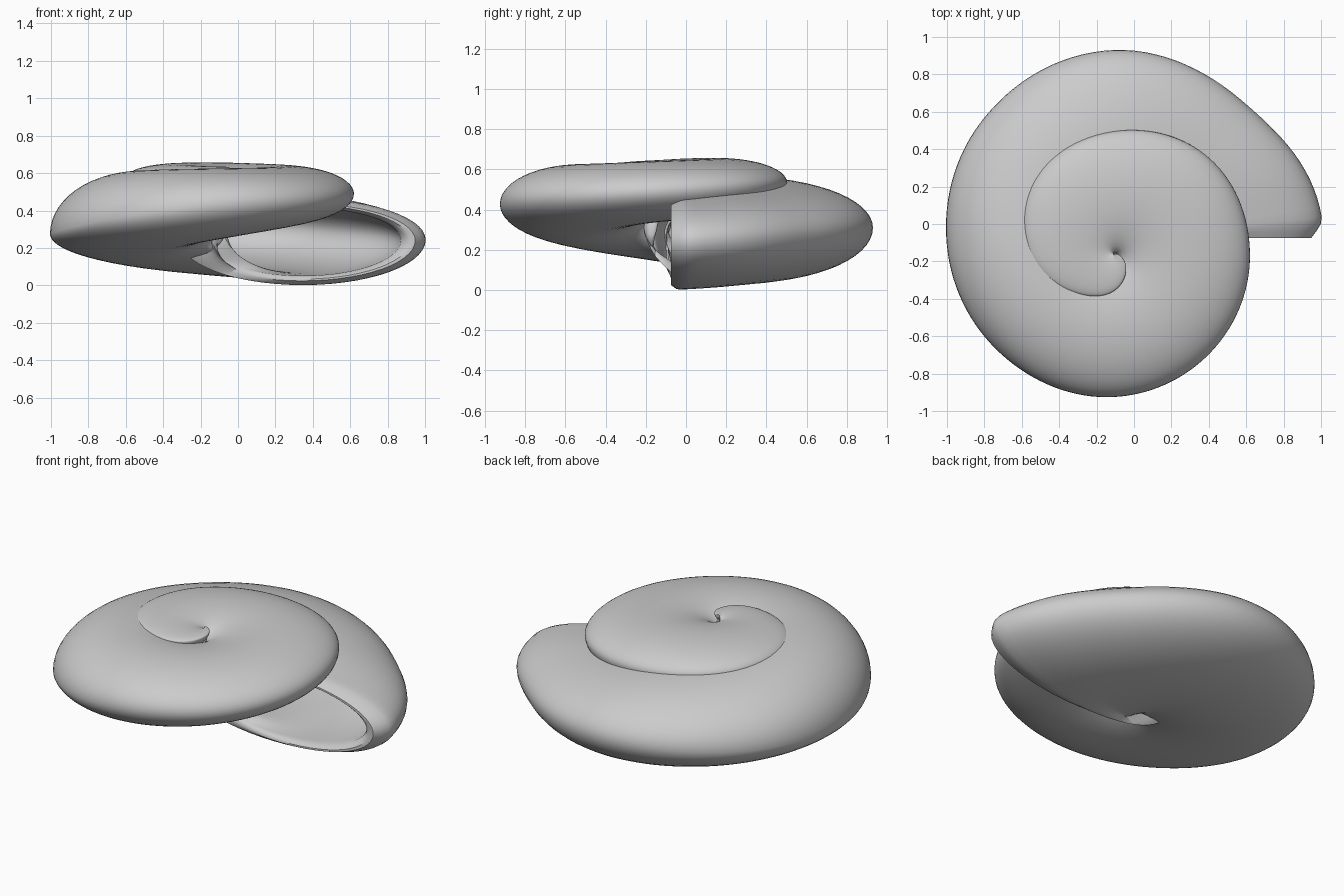
import bpy
import bmesh
import math
from mathutils import Vector

cube = bpy.data.objects.get("Cube")
if cube:
    bpy.data.objects.remove(cube)

AXIS = Vector((-0.11, -0.16, 0))
SIDES = 56

# Whorl profile at every 45 degrees, from the mouth back to the apex
REACH = [1.125, 1.07, 1.09, 1.0, 0.885, 0.8, 0.765, 0.74, 0.73,
         0.725, 0.655, 0.58, 0.45, 0.295, 0.2, 0.095, 0.02]
EDGE = [0.24, 0.28, 0.31, 0.285, 0.28, 0.355, 0.43, 0.46, 0.49,
        0.52, 0.54, 0.565, 0.59, 0.605, 0.615, 0.625, 0.63]
TOP = [0.46, 0.5, 0.55, 0.58, 0.61, 0.62, 0.625, 0.63, 0.64,
       0.65, 0.657, 0.655, 0.645, 0.638, 0.635, 0.635, 0.635]
BASE = [0, 0.02, 0.05, 0.09, 0.145, 0.195, 0.245, 0.295, 0.335,
        0.36, 0.39, 0.42, 0.46, 0.5, 0.55, 0.59, 0.62]


def sample(values, angle):
    """Smooth interpolation through the profile values."""
    t = angle / 45
    i = min(int(t), len(values) - 2)
    f = t - i
    a, b, c, d = (values[max(0, min(len(values) - 1, i + k))] for k in (-1, 0, 1, 2))
    return b + 0.5 * f * (c - a + f * (2 * a - 5 * b + 4 * c - d + f * (3 * (b - c) + d - a)))


def ring(bm, angle, scale=1.0):
    """One oval cross-section of the tube, standing on a radial plane."""
    near_mouth = max(0.0, 1 - angle / 50)
    flare = near_mouth ** 2 * (3 - 2 * near_mouth)
    reach, edge, top, base = (sample(v, angle) for v in (REACH, EDGE, TOP, BASE))
    inner = -0.045 * reach - 0.17 * flare ** 3
    middle, half = (reach + inner) / 2, (reach - inner) / 2
    a = math.radians(angle)
    out = Vector((math.cos(a), math.sin(a), 0))
    origin = AXIS + Vector((0, 0.085 * flare, 0))
    verts = []
    for k in range(SIDES):
        p = math.tau * k / SIDES
        rise = (top - edge) if math.sin(p) > 0 else (edge - base)
        z = edge + scale * rise * math.sin(p)
        point = origin + out * (middle + scale * half * math.cos(p))
        verts.append(bm.verts.new((point.x, point.y, z)))
    return verts


# Outer whorls, rounded lip, then the hollow inside of the mouth
bm = bmesh.new()
stations = [(angle, 1.0) for angle in range(717, 5, -3)]
stations += [(4, 0.985), (2, 0.945), (0, 0.9), (0, 0.86), (1, 0.82), (3, 0.79)]
stations += [(angle, 0.79) for angle in range(6, 120, 6)]
rings = [ring(bm, *s) for s in stations]
for first, second in zip(rings, rings[1:]):
    for k in range(SIDES):
        n = (k + 1) % SIDES
        bm.faces.new((first[k], first[n], second[n], second[k]))
bm.faces.new(rings[0])
bm.faces.new(rings[-1])
bmesh.ops.recalc_face_normals(bm, faces=bm.faces)

mesh = bpy.data.meshes.new("spiral_shell")
bm.to_mesh(mesh)
bm.free()
shell = bpy.data.objects.new("spiral_shell", mesh)
bpy.context.collection.objects.link(shell)

# Plain grey shell colour
grey = bpy.data.materials.new("shell_grey")
grey.use_nodes = True
colour = (0.6, 0.6, 0.6, 1)
grey.diffuse_color = colour
grey.node_tree.nodes["Principled BSDF"].inputs["Base Color"].default_value = colour
mesh.materials.append(grey)

bpy.context.view_layer.objects.active = shell
shell.select_set(True)
bpy.ops.object.shade_smooth_by_angle(angle=math.radians(40))
